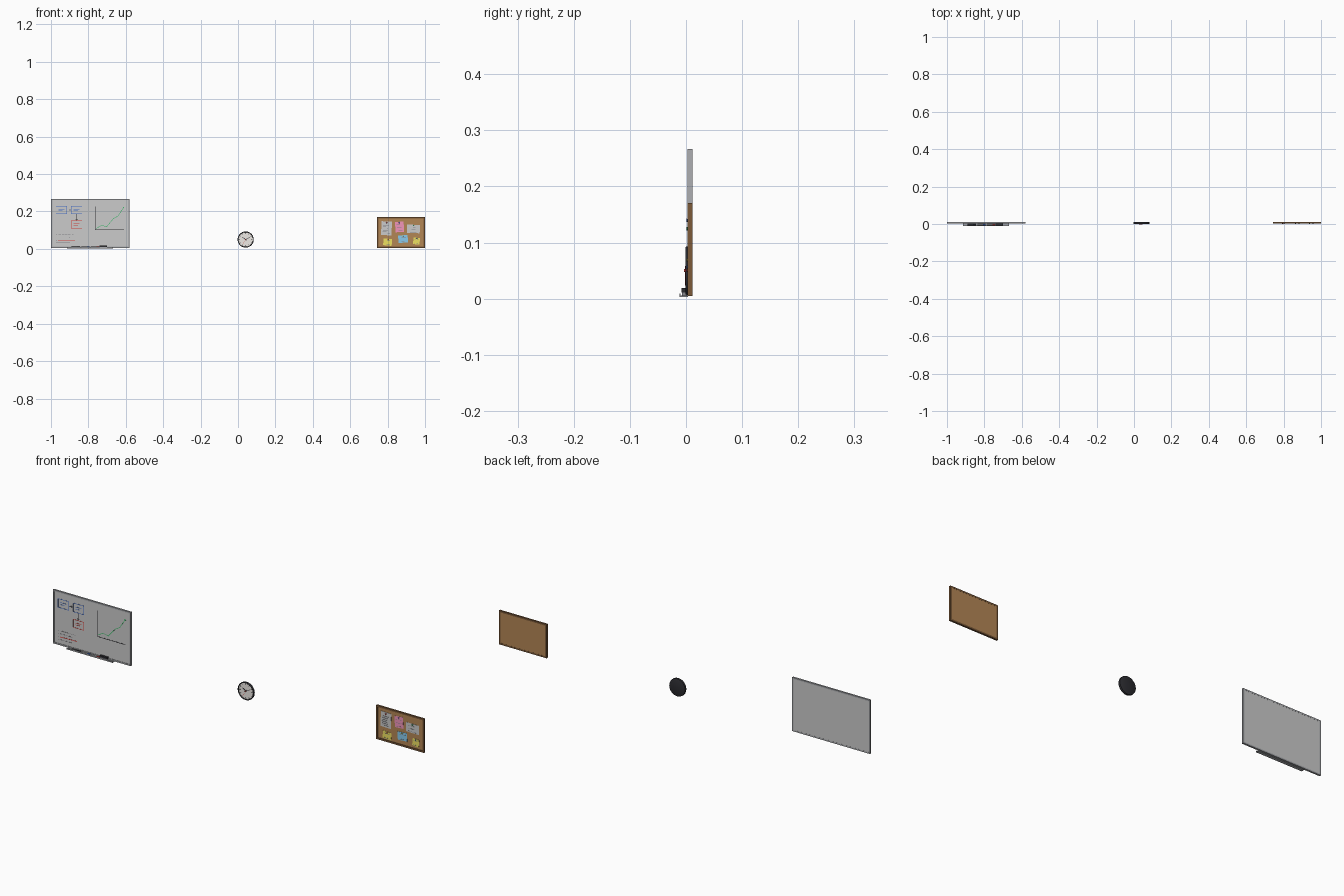
import bpy, bmesh, math, random
from mathutils import Matrix, Vector

if "Cube" in bpy.data.objects:
    bpy.data.objects.remove(bpy.data.objects["Cube"])

random.seed(4)
MATS = {}
COLORS = {
    'aluminium': (0.42, 0.43, 0.45), 'white': (0.85, 0.85, 0.84), 'panel': (0.66, 0.67, 0.67),
    'black': (0.025, 0.025, 0.03), 'charcoal': (0.09, 0.09, 0.1), 'red': (0.7, 0.06, 0.05),
    'blue': (0.06, 0.16, 0.6), 'green': (0.05, 0.5, 0.15), 'wood': (0.2, 0.1, 0.04),
    'cork': (0.45, 0.24, 0.09), 'pink': (0.9, 0.3, 0.5), 'yellow': (0.85, 0.75, 0.12),
    'sky': (0.25, 0.6, 0.85), 'face': (0.85, 0.82, 0.78), 'grey_ink': (0.25, 0.25, 0.27),
}


def finish(name, bm, color, smooth=False):
    bmesh.ops.recalc_face_normals(bm, faces=bm.faces)
    me = bpy.data.meshes.new(name)
    bm.to_mesh(me)
    bm.free()
    ob = bpy.data.objects.new(name, me)
    bpy.context.collection.objects.link(ob)
    if color not in MATS:
        MATS[color] = bpy.data.materials.new(color)
        MATS[color].diffuse_color = (*COLORS[color], 1)
    me.materials.append(MATS[color])
    if smooth:
        bpy.ops.object.select_all(action='DESELECT')
        ob.select_set(True)
        bpy.context.view_layer.objects.active = ob
        bpy.ops.object.shade_smooth_by_angle(angle=math.radians(35))
    return ob


def add_box(bm, x0, x1, y0, y1, z0, z1, angle=0):
    c = Vector(((x0 + x1) / 2, (y0 + y1) / 2, (z0 + z1) / 2))
    m = (Matrix.Translation(c) @ Matrix.Rotation(angle, 4, 'Y')
         @ Matrix.Diagonal((x1 - x0, y1 - y0, z1 - z0, 1)))
    bmesh.ops.create_cube(bm, size=1, matrix=m)


def box(name, color, *dims, angle=0):
    bm = bmesh.new()
    add_box(bm, *dims, angle)
    return finish(name, bm, color)


def frame(name, color, x0, x1, y0, y1, z0, z1, w):
    # Mitred picture frame from two rings of corners
    bm = bmesh.new()
    rings = []
    for i, y in ((0, y0), (w, y0), (w, y1), (0, y1)):
        rings.append([bm.verts.new(p) for p in ((x0 + i, y, z0 + i), (x1 - i, y, z0 + i),
                                                (x1 - i, y, z1 - i), (x0 + i, y, z1 - i))])
    for a in range(4):
        r, s = rings[a], rings[(a + 1) % 4]
        for k in range(4):
            bm.faces.new((r[k], r[(k + 1) % 4], s[(k + 1) % 4], s[k]))
    return finish(name, bm, color)


def strokes(name, color, segs, w, y0, y1):
    # Thin bars between pairs of (x, z) points
    bm = bmesh.new()
    for (ax, az), (bx, bz) in segs:
        l, cx, cz = math.hypot(bx - ax, bz - az) + w * 0.6, (ax + bx) / 2, (az + bz) / 2
        add_box(bm, cx - l / 2, cx + l / 2, y0, y1, cz - w / 2, cz + w / 2, -math.atan2(bz - az, bx - ax))
    return finish(name, bm, color)


def outline(x0, x1, z0, z1):
    p = [(x0, z0), (x1, z0), (x1, z1), (x0, z1)]
    return [(p[i], p[(i + 1) % 4]) for i in range(4)]


def chain(pts):
    return list(zip(pts, pts[1:]))


def lathe(name, color, x, z, profile, n=48):
    # Revolve (radius, y) profile about the y axis
    bm = bmesh.new()
    vs = [bm.verts.new((x + r, y, z)) for r, y in profile]
    es = [bm.edges.new(e) for e in zip(vs, vs[1:])]
    bmesh.ops.spin(bm, geom=vs + es, cent=(x, 0, z), axis=(0, 1, 0), angle=math.tau, steps=n)
    bmesh.ops.remove_doubles(bm, verts=bm.verts, dist=1e-6)
    return finish(name, bm, color, True)


BACK = 0.0115

# Whiteboard
box('whiteboard_panel', 'panel', -0.996, -0.584, 0.0045, BACK - 0.0005, 0.009, 0.263)
frame('whiteboard_frame', 'aluminium', -1.0, -0.58, 0.0025, BACK, 0.005, 0.267, 0.007)

# Diagram boxes, scribbles and arrows
Y0, Y1 = 0.0038, 0.0047
blue = outline(-0.973, -0.916, 0.187, 0.229) + outline(-0.892, -0.834, 0.187, 0.229)
red = outline(-0.892, -0.834, 0.111, 0.150)
for x in (-0.960, -0.879):
    blue += [((x, 0.213), (x + 0.032, 0.213)), ((x, 0.203), (x + 0.022, 0.203))]
red += [((-0.879, 0.135), (-0.847, 0.135)), ((-0.879, 0.126), (-0.857, 0.126))]
strokes('blue_diagram_boxes', 'blue', blue, 0.0024, Y0, Y1)
strokes('red_diagram_box', 'red', red, 0.0024, Y0, Y1)
arrows = [((-0.914, 0.208), (-0.895, 0.208)), ((-0.863, 0.185), (-0.863, 0.153))]
arrows += chain([(-0.901, 0.213), (-0.895, 0.208), (-0.901, 0.203)])
arrows += chain([(-0.868, 0.159), (-0.863, 0.153), (-0.858, 0.159)])
strokes('diagram_arrows', 'black', arrows, 0.002, Y0, Y1)

# Line chart
strokes('chart_axes', 'black', chain([(-0.762, 0.227), (-0.762, 0.101), (-0.610, 0.101)]), 0.0026, Y0, Y1)
curve = [(-0.757, 0.110), (-0.730, 0.125), (-0.702, 0.119), (-0.668, 0.160), (-0.640, 0.177), (-0.612, 0.221)]
strokes('chart_line', 'green', chain(curve), 0.0026, Y0, Y1)
bm = bmesh.new()
x, z = curve[-1]
bmesh.ops.create_cone(bm, cap_ends=True, segments=16, radius1=0.004, radius2=0.004, depth=0.001,
                      matrix=Matrix.Translation((x, 0.0042, z)) @ Matrix.Rotation(math.pi / 2, 4, 'X'))
finish('chart_end_dot', bm, 'green')

# Bullet list
notes = []
for i, l in enumerate((0.085, 0.07, 0.08)):
    z = 0.075 - i * 0.0145
    notes.append(((-0.972, z), (-0.968, z)))
    if i < 2:
        notes += [((-0.960 + k * l / 5, z + random.uniform(-.0006, .0006)),
                   (-0.960 + (k + .75) * l / 5, z)) for k in range(5)]
notes.append(((-0.972, 0.032), (-0.90, 0.032)))
strokes('bullet_notes', 'grey_ink', notes, 0.0018, Y0, Y1)
strokes('red_note', 'red', [((-0.960, 0.045), (-0.872, 0.047))], 0.0032, Y0, Y1)

# Pen tray with lip
box('pen_tray', 'aluminium', -0.915, -0.668, -0.0115, 0.0035, 0.003, 0.006)
box('pen_tray_lip', 'aluminium', -0.915, -0.668, -0.0115, -0.0098, 0.003, 0.0095)

# Markers and eraser
for name, color, x in (('black_marker', 'black', -0.890), ('blue_marker', 'blue', -0.838),
                       ('red_marker', 'red', -0.787)):
    for part, c, a, b, r in (('body', 'white' if color != 'black' else 'charcoal', 0, 0.030, 0.0027),
                             ('cap', color, 0.030, 0.044, 0.003)):
        bm = bmesh.new()
        m = Matrix.Translation((x + (a + b) / 2, -0.004, 0.0088)) @ Matrix.Rotation(math.pi / 2, 4, 'Y')
        bmesh.ops.create_cone(bm, cap_ends=True, segments=16, radius1=r, radius2=r, depth=b - a, matrix=m)
        finish(name + '_' + part, bm, c, True)
box('eraser_pad', 'grey_ink', -0.739, -0.701, -0.0075, 0.0022, 0.006, 0.011)
box('eraser_grip', 'black', -0.740, -0.700, -0.008, 0.0024, 0.011, 0.019)

# Wall clock: case, dial, ticks and hands
CX, CZ = 0.041, 0.05
lathe('clock_case', 'black', CX, CZ, [(0, BACK), (0.039, BACK), (0.0425, 0.0098), (0.0432, 0.006), (0.0432, 0.001),
                                      (0.0422, -0.0008), (0.0402, -0.001), (0.0388, 0.0005), (0.0386, 0.004), (0, 0.004)])
lathe('clock_dial', 'face', CX, CZ, [(0, 0.0025), (0.0388, 0.0025), (0.0388, 0.004), (0, 0.004)])


def polar(r, a):
    return CX + r * math.sin(a), CZ + r * math.cos(a)


ticks = [[], []]
for i in range(12):
    a = i * math.tau / 12
    ticks[i % 3 == 0].append((polar(0.030 if i % 3 == 0 else 0.032, a), polar(0.0355, a)))
strokes('minor_ticks', 'black', ticks[0], 0.0014, 0.0015, 0.0028)
strokes('major_ticks', 'black', ticks[1], 0.0026, 0.0015, 0.0028)
for name, color, deg, tail, tip, w, y in (('hour_hand', 'black', 305, 0.004, 0.020, 0.003, 0.0008),
                                         ('minute_hand', 'black', 60, 0.005, 0.030, 0.0022, -0.0003),
                                         ('second_hand', 'red', 210, 0.009, 0.030, 0.0009, -0.0016)):
    a = math.radians(deg)
    strokes(name, color, [(polar(-tail, a), polar(tip, a))], w, y, y + 0.0007)
lathe('hand_hub', 'red', CX, CZ, [(0, -0.004), (0.002, -0.004), (0.0026, -0.0033), (0.0026, 0.003), (0, 0.003)], 20)

# Cork board
box('cork_panel', 'cork', 0.747, 0.996, 0.0055, BACK - 0.0005, 0.009, 0.166)
frame('cork_frame', 'wood', 0.743, 1.0, 0.0025, BACK, 0.005, 0.17, 0.008)

# Pinned papers: name, colour, x0, x1, z0, z1, tilt, pin colour, text lines
PAPERS = [
    ('tall_sheet', 'white', 0.766, 0.822, 0.073, 0.147, 2, 'red', 6),
    ('pink_note', 'pink', 0.841, 0.887, 0.090, 0.145, -4, 'blue', 3),
    ('wide_sheet', 'white', 0.903, 0.972, 0.084, 0.129, 1, 'green', 3),
    ('yellow_note', 'yellow', 0.777, 0.823, 0.018, 0.054, 5, 'red', 2),
    ('blue_note', 'sky', 0.857, 0.908, 0.033, 0.073, -3, 'yellow', 2),
    ('small_yellow_note', 'yellow', 0.937, 0.972, 0.024, 0.060, 6, 'blue', 2),
]
for name, color, x0, x1, z0, z1, deg, pin, n in PAPERS:
    a = math.radians(deg)
    cx, cz, w, h = (x0 + x1) / 2, (z0 + z1) / 2, x1 - x0, z1 - z0
    box(name, color, x0, x1, 0.0045, 0.0057, z0, z1, angle=a)

    def place(u, v):
        return (cx + u * math.cos(a) + v * math.sin(a), cz - u * math.sin(a) + v * math.cos(a))
    lines = []
    for i in range(n):
        v = h * (0.22 - 0.6 * i / max(n - 1, 1))
        lines.append((place(-w * 0.34, v), place(w * random.uniform(0.1, 0.34), v)))
    strokes(name + '_lines', 'grey_ink', lines, 0.0016, 0.004, 0.0047)
    px, pz = place(0, h * 0.40)
    lathe(name + '_pin', pin, px, pz, [(0, 0.0008), (0.0024, 0.0009), (0.0031, 0.0016), (0.0024, 0.0028),
                                       (0.0018, 0.0048), (0, 0.0048)], 16)

for m in bpy.data.materials:
    if m.users and not m.is_grease_pencil:
        m.use_nodes = True
        m.node_tree.nodes["Principled BSDF"].inputs["Base Color"].default_value = m.diffuse_color
